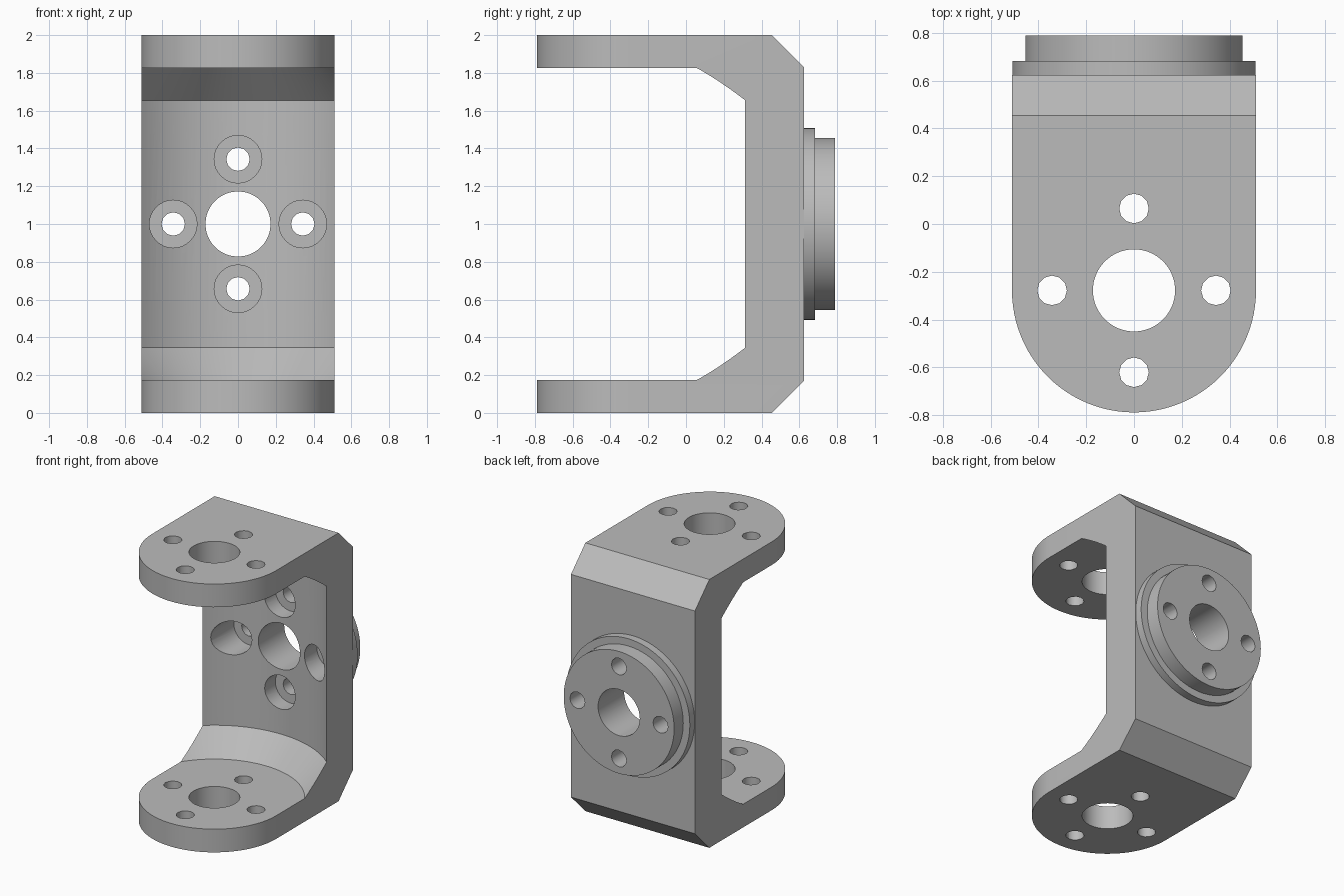
import bpy, bmesh
from math import pi, cos, sin, radians
from mathutils import Matrix, Vector

if "Cube" in bpy.data.objects:
    bpy.data.objects.remove(bpy.data.objects["Cube"])

HALF = 0.511      # half width of the bracket and radius of its rounded arms
PIVOT = -0.278    # y of the arm hole axis
BACK = 0.625      # y of the outer back face
CHAMFER = 0.17
BOLT = 0.343      # bolt circle radius

metal = bpy.data.materials.new("grey metal")
metal.use_nodes = True
grey = (0.5, 0.5, 0.5, 1)
metal.diffuse_color = grey
metal.node_tree.nodes["Principled BSDF"].inputs["Base Color"].default_value = grey


def finish(name, bm):
    bmesh.ops.recalc_face_normals(bm, faces=bm.faces[:])
    mesh = bpy.data.meshes.new(name)
    bm.to_mesh(mesh)
    bm.free()
    mesh.materials.append(metal)
    obj = bpy.data.objects.new(name, mesh)
    bpy.context.collection.objects.link(obj)
    return obj


def turned(name, profile, centre=(0, 0, 0), along_y=False, sides=64):
    """Closed turned solid from (radius, height) pairs."""
    bm = bmesh.new()
    rings = [[bm.verts.new((r * cos(2 * pi * i / sides), r * sin(2 * pi * i / sides), h))
              for i in range(sides)] for r, h in profile]
    for a, b in zip(rings, rings[1:]):
        for i in range(sides):
            j = (i + 1) % sides
            bm.faces.new((a[i], a[j], b[j], b[i]))
    bm.faces.new(rings[0])
    bm.faces.new(rings[-1])
    if along_y:
        bm.transform(Matrix.Rotation(-pi / 2, 4, 'X'))
    bm.transform(Matrix.Translation(Vector(centre)))
    return finish(name, bm)


def combine(target, tool, operation):
    mod = target.modifiers.new("combine", 'BOOLEAN')
    mod.operation = operation
    mod.solver = 'EXACT'
    mod.object = tool
    bpy.context.view_layer.objects.active = target
    bpy.ops.object.modifier_apply(modifier=mod.name)
    bpy.data.objects.remove(tool)


# Outer block: rounded front, chamfered back edges
bm = bmesh.new()
arc = [(HALF * cos(pi * i / 48), PIVOT - HALF * sin(pi * i / 48)) for i in range(49)]
plan = arc + [(-HALF, BACK), (HALF, BACK)]
base = bm.faces.new([bm.verts.new((x, y, 0)) for x, y in plan])
top = bmesh.ops.extrude_face_region(bm, geom=[base])["geom"]
bmesh.ops.translate(bm, vec=(0, 0, 2), verts=[v for v in top if isinstance(v, bmesh.types.BMVert)])
bmesh.ops.recalc_face_normals(bm, faces=bm.faces[:])
back_edges = [e for e in bm.edges
              if all(v.co.y > BACK - 0.001 for v in e.verts)
              and abs(e.verts[0].co.z - e.verts[1].co.z) < 0.001]
bmesh.ops.bevel(bm, geom=back_edges, offset=CHAMFER, segments=1, affect='EDGES')
bracket = finish("bracket", bm)

# Stepped round hub on the back
hub = turned("hub", [(0.509, 0.59), (0.509, 0.682), (0.455, 0.682), (0.455, 0.79)],
             centre=(0, 0, 1), along_y=True, sides=96)
combine(bracket, hub, 'UNION')

# Turned inner clearance leaving two arms and a curved wall
clearance = turned("clearance", [(0.61, 0.173), (0.782, 0.345), (0.782, 1.655), (0.61, 1.827)],
                   centre=(0, PIVOT, 0), sides=128)
combine(bracket, clearance, 'DIFFERENCE')

# Large bores through arms and hub
combine(bracket, turned("arm_bore", [(0.172, -0.1), (0.172, 2.1)], (0, PIVOT, 0)), 'DIFFERENCE')
combine(bracket, turned("hub_bore", [(0.172, 0.2), (0.172, 1)], (0, 0, 1), True), 'DIFFERENCE')

# Four bolt holes around each bore, counterbored inside the wall
for u, v in ((1, 0), (-1, 0), (0, 1), (0, -1)):
    u, v = u * BOLT, v * BOLT
    combine(bracket, turned("arm_hole", [(0.062, -0.1), (0.062, 2.1)],
                            (u, PIVOT + v, 0), sides=12), 'DIFFERENCE')
    combine(bracket, turned("counterbore", [(0.126, 0.1), (0.126, 0.62)],
                            (u, 0, 1 + v), True, 32), 'DIFFERENCE')
    combine(bracket, turned("hub_hole", [(0.062, 0.2), (0.062, 1)],
                            (u, 0, 1 + v), True, 12), 'DIFFERENCE')

# Smooth curves, crisp edges
bpy.ops.object.select_all(action='DESELECT')
bracket.select_set(True)
bpy.context.view_layer.objects.active = bracket
bpy.ops.object.shade_smooth_by_angle(angle=radians(31))
